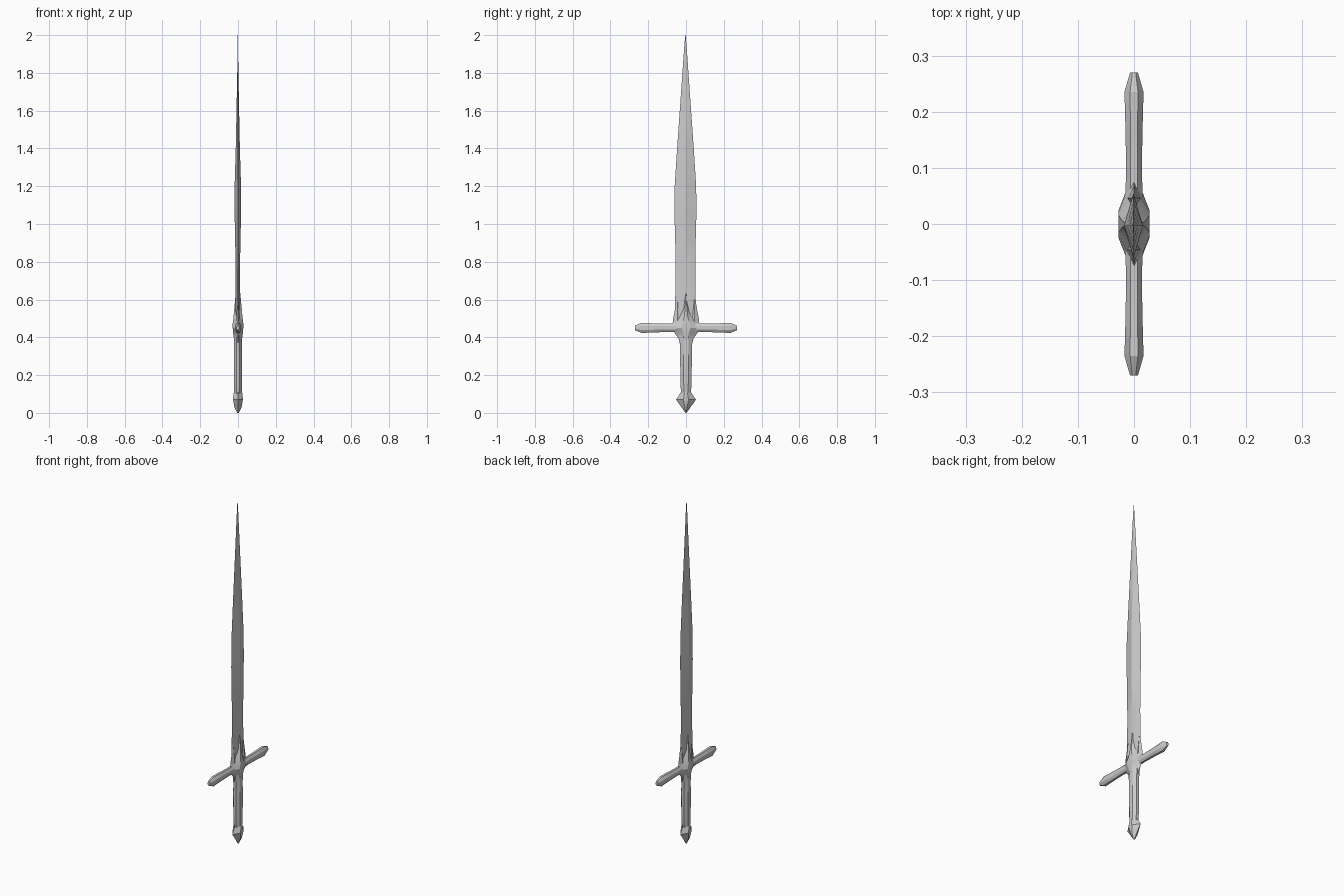
import bpy, bmesh, math

OCT = [(math.cos(math.radians(22.5 + 45 * i)) / math.cos(math.radians(22.5)),
        math.sin(math.radians(22.5 + 45 * i)) / math.cos(math.radians(22.5))) for i in range(8)]
DIAMOND = [(1, 0), (0, 1), (-1, 0), (0, -1)]
HEX = [(1, -0.25), (1, 0.25), (0, 1), (-1, 0.25), (-1, -0.25), (0, -1)]


def loft(name, section, rings, axis='Z', center=(0, 0, 0)):
    """Skin a section along an axis; ring = (position, half x, half other)."""
    bm = bmesh.new()
    loops = []
    for p, a, b in rings:
        loop = []
        for u, v in section:
            co = (u * a, v * b, p) if axis == 'Z' else (u * a, p, v * b)
            loop.append(bm.verts.new([c + o for c, o in zip(co, center)]))
        loops.append(loop)
    n = len(section)
    for lo, hi in zip(loops, loops[1:]):
        for i in range(n):
            bm.faces.new((lo[i], lo[(i + 1) % n], hi[(i + 1) % n], hi[i]))
    bm.faces.new(loops[0])
    bm.faces.new(loops[-1])
    bmesh.ops.recalc_face_normals(bm, faces=bm.faces)
    mesh = bpy.data.meshes.new(name)
    bm.to_mesh(mesh)
    bm.free()
    ob = bpy.data.objects.new(name, mesh)
    bpy.context.collection.objects.link(ob)
    bpy.context.view_layer.objects.active = ob
    bpy.ops.object.select_all(action='DESELECT')
    ob.select_set(True)
    bpy.ops.object.shade_smooth_by_angle(angle=math.radians(25))
    return ob


# Leaf-shaped blade with a central ridge
loft("blade", DIAMOND, [
    (0.44, 0.016, 0.058), (0.55, 0.013, 0.056), (0.65, 0.011, 0.053), (0.75, 0.011, 0.052),
    (0.9, 0.014, 0.054), (1.05, 0.017, 0.058), (1.2, 0.017, 0.057),
    (1.4, 0.011, 0.044), (1.6, 0.007, 0.030), (1.8, 0.003, 0.016),
    (1.93, 0.0015, 0.007), (2.0, 0.0008, 0.001)], center=(-0.001, -0.003, 0))

# Small wings where the blade meets the guard
for side, label in ((-1, "left"), (1, "right")):
    loft("blade_wing_" + label, DIAMOND, [
        (0.46, 0.013, 0.026), (0.50, 0.010, 0.022), (0.54, 0.007, 0.014), (0.60, 0.002, 0.004)],
        center=(0, side * 0.046, 0))

# Crossguard with tapered ends
half = [(0.0, 0.018, 0.024), (0.09, 0.014, 0.022), (0.16, 0.015, 0.0235),
        (0.235, 0.017, 0.027), (0.27, 0.007, 0.012)]
loft("crossguard", OCT, [(-y, a, b) for y, a, b in reversed(half[1:])] + half,
     'Y', center=(0, 0, 0.450))

# Flared guard block with the pointed langet rising over the blade
loft("guard_block", HEX, [
    (0.36, 0.018, 0.031), (0.395, 0.022, 0.040), (0.425, 0.026, 0.062),
    (0.45, 0.028, 0.095), (0.475, 0.028, 0.072), (0.505, 0.024, 0.040),
    (0.55, 0.020, 0.020), (0.635, 0.012, 0.002)])

# Octagonal grip
loft("grip", OCT, [
    (0.10, 0.020, 0.025), (0.13, 0.020, 0.028), (0.20, 0.022, 0.030),
    (0.30, 0.022, 0.031), (0.36, 0.021, 0.031), (0.42, 0.021, 0.038)])

# Faceted pommel
loft("pommel", HEX, [
    (0.0, 0.005, 0.003), (0.03, 0.019, 0.024), (0.07, 0.026, 0.053),
    (0.103, 0.024, 0.031), (0.12, 0.016, 0.022)])
